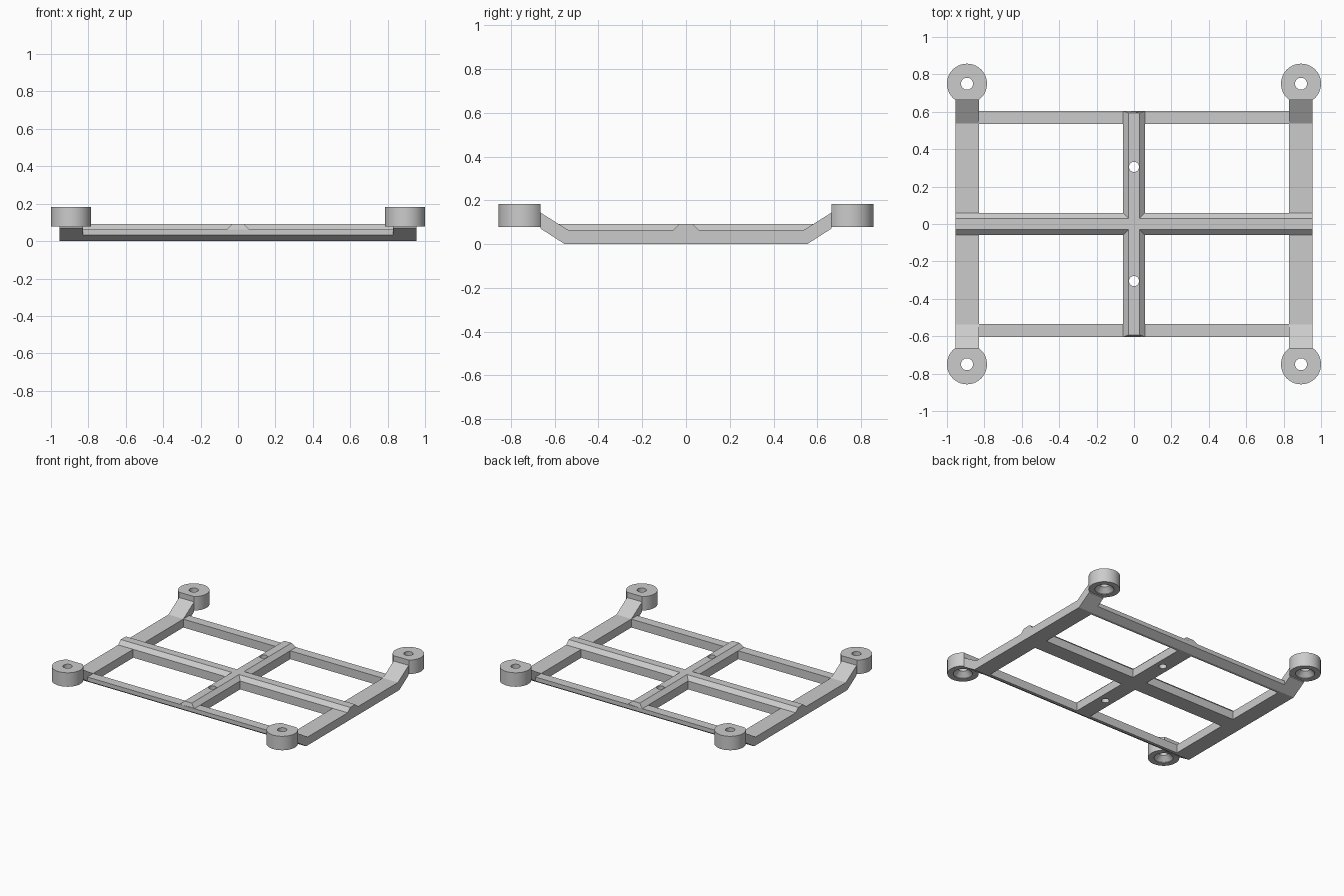
import bpy, bmesh, math
from mathutils import Vector

if "Cube" in bpy.data.objects:
    bpy.data.objects.remove(bpy.data.objects["Cube"], do_unlink=True)

grey = bpy.data.materials.new("light grey")
grey.use_nodes = True
COLOUR = (0.6, 0.6, 0.6, 1)
grey.diffuse_color = COLOUR
grey.node_tree.nodes["Principled BSDF"].inputs["Base Color"].default_value = COLOUR

RAIL_IN, RAIL_OUT = 0.83, 0.955
RAIL_TOP, RIDGE_TOP = 0.063, 0.092
BOSS_X, BOSS_Y, BOSS_R = 0.893, 0.75, 0.107
FLAT_Y = 0.664                       # where the arm meets the boss
BEND, ARM_Z = 0.555, 0.07            # underside bend and its height at the boss
BEAM_IN, BEAM_OUT = 0.535, 0.605


def prism(name, points, axis, lo, hi):
    """Extrude a 2D outline along an axis: x (y,z), y (x,z) or z (x,y)."""
    place = {"x": lambda a, b, t: (t, a, b),
             "y": lambda a, b, t: (a, t, b),
             "z": lambda a, b, t: (a, b, t)}[axis]
    bm = bmesh.new()
    face = bm.faces.new([bm.verts.new(place(a, b, lo)) for a, b in points])
    ext = bmesh.ops.extrude_face_region(bm, geom=[face])
    verts = [v for v in ext["geom"] if isinstance(v, bmesh.types.BMVert)]
    shift = Vector(place(0, 0, hi - lo))
    bmesh.ops.translate(bm, verts=verts, vec=shift)
    return finish(name, bm)


def finish(name, bm):
    bmesh.ops.recalc_face_normals(bm, faces=bm.faces[:])
    mesh = bpy.data.meshes.new(name)
    bm.to_mesh(mesh)
    bm.free()
    mesh.materials.append(grey)
    obj = bpy.data.objects.new(name, mesh)
    bpy.context.collection.objects.link(obj)
    return obj


def lathe(name, profile, x, y, steps=48):
    """Closed turned solid from (radius, z) points, bottom to top."""
    bm = bmesh.new()
    rings = [[bm.verts.new((x + r * math.cos(2 * math.pi * i / steps),
                            y + r * math.sin(2 * math.pi * i / steps), z))
              for i in range(steps)] for r, z in profile]
    for a, b in zip(rings, rings[1:]):
        for i in range(steps):
            j = (i + 1) % steps
            bm.faces.new((a[i], a[j], b[j], b[i]))
    bm.faces.new(rings[0])
    bm.faces.new(rings[-1])
    return finish(name, bm)


def combine(obj, others, operation):
    """Apply booleans and remove the helper solids."""
    for other in others:
        mod = obj.modifiers.new("boolean", "BOOLEAN")
        mod.operation, mod.solver, mod.object = operation, "EXACT", other
    bpy.context.view_layer.update()
    graph = bpy.context.evaluated_depsgraph_get()
    mesh = bpy.data.meshes.new_from_object(obj.evaluated_get(graph))
    obj.modifiers.clear()
    obj.data = mesh
    for other in others:
        bpy.data.objects.remove(other, do_unlink=True)


def smooth(obj):
    obj.data.polygons.foreach_set("use_smooth", [True] * len(obj.data.polygons))
    obj.data.set_sharp_from_angle(angle=math.radians(25))


# Side rails with arms bent up to the bosses
half = [(BEND, 0), (FLAT_Y, ARM_Z), (FLAT_Y, 0.143), (0.537, RAIL_TOP)]
outline = half + [(-y, z) for y, z in reversed(half)]
frame = prism("frame", outline, "x", RAIL_IN, RAIL_OUT)
parts = [prism("right_rail", outline, "x", -RAIL_OUT, -RAIL_IN)]

# End beams, undercut to follow the arm slope
under = (BEAM_OUT - BEND) * ARM_Z / (FLAT_Y - BEND)
for s in (-1, 1):
    beam = [(s * BEAM_IN, 0), (s * BEND, 0), (s * BEAM_OUT, under),
            (s * BEAM_OUT, RAIL_TOP), (s * BEAM_IN, RAIL_TOP)]
    parts.append(prism("end_beam", beam, "x", -RAIL_IN - 0.02, RAIL_IN + 0.02))

# Centre spars: square body with a bevelled ridge on top
body = [(-0.06, 0), (0.06, 0), (0.06, RAIL_TOP), (-0.06, RAIL_TOP)]
ridge = [(-0.06, 0.04), (0.06, 0.04), (0.06, RAIL_TOP),
         (0.03, RIDGE_TOP), (-0.03, RIDGE_TOP), (-0.06, RAIL_TOP)]
parts.append(prism("cross_body", body, "x", -0.85, 0.85))
parts.append(prism("cross_ridge", ridge, "x", -RAIL_OUT, RAIL_OUT))
parts.append(prism("long_body", body, "y", -0.55, 0.55))
long_ridge = prism("long_ridge", ridge, "y", -BEAM_OUT, BEAM_OUT)
for v in long_ridge.data.vertices:          # sloped ridge ends
    if v.co.z > RAIL_TOP + 0.01:
        v.co.y *= 0.98
parts.append(long_ridge)
combine(frame, parts, "UNION")

# Screw holes in the lengthwise spar
holes = [lathe("hole", [(0.027, -0.1), (0.027, 0.2)], 0, s * 0.305, 32) for s in (-1, 1)]
combine(frame, holes, "DIFFERENCE")
smooth(frame)

# Corner bosses: flat against the arm, bored and countersunk from below
gap = math.acos((BOSS_Y - FLAT_Y) / BOSS_R)
for sx, side in ((1, "left"), (-1, "right")):
    for sy, end in ((-1, "front"), (1, "back")):
        x, y = sx * BOSS_X, sy * BOSS_Y
        arc = []
        for i in range(57):
            a = gap + (2 * math.pi - 2 * gap) * i / 56
            arc.append((x + BOSS_R * math.sin(a), y - sy * BOSS_R * math.cos(a)))
        boss = prism(f"{end}_{side}_boss", arc, "z", 0.078, 0.183)
        bore = lathe("bore", [(0.066, 0.05), (0.066, 0.082), (0.032, 0.116),
                              (0.032, 0.3)], x, y)
        combine(boss, [bore], "DIFFERENCE")
        smooth(boss)
